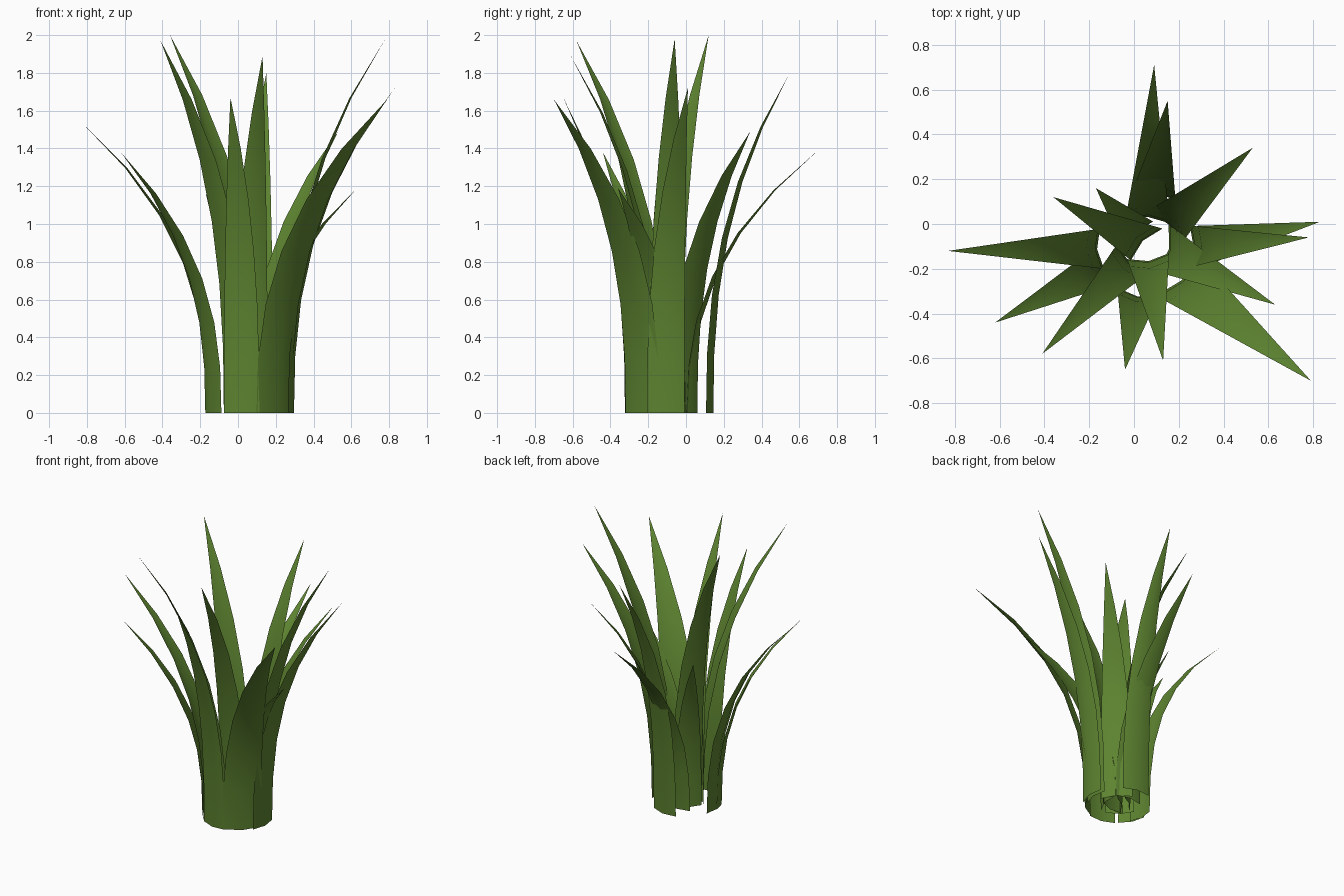
import bpy, math
from mathutils import Vector, Matrix

if "Cube" in bpy.data.objects:
    bpy.data.objects.remove(bpy.data.objects["Cube"])

CENTRE = Vector((0.055, -0.09, 0))
SEGMENTS = 6

green = bpy.data.materials.new("leaf_green")
green.diffuse_color = (0.11, 0.23, 0.03, 1)
green.use_nodes = True
green.node_tree.nodes["Principled BSDF"].inputs["Base Color"].default_value = green.diffuse_color


def leaf(name, tip, root_radius, width, turn):
    """Single-sheet blade: rises upright from its root, bends out and tapers to a point.
    turn = degrees by which the root faces away from the tip direction."""
    tip = Vector(tip)
    end = Vector((tip.x, tip.y, 0))
    out = Matrix.Rotation(math.radians(turn), 3, 'Z') @ (end - CENTRE).normalized()
    side = Vector((-out.y, out.x, 0))
    root = CENTRE + out * root_radius
    verts, faces = [], []
    for i in range(SEGMENTS):
        t = i / SEGMENTS
        s = t + 0.06 * t * (1 - t)          # rows slightly closer near the tip
        f = s ** 2.5                        # outward bend
        w = width * (1 - f) / 2
        mid = root.lerp(end, f)
        mid.z = tip.z * s
        bow = out * (0.12 * w)              # shallow channel across the blade
        verts += [mid - side * w - bow, mid + bow, mid + side * w - bow]
    verts.append(tip)
    for i in range(SEGMENTS - 1):
        a = 3 * i
        for k in (a, a + 1):
            faces.append((k, k + 1, k + 4, k + 3))
    a, last = 3 * (SEGMENTS - 1), len(verts) - 1
    faces += [(a, a + 1, last), (a + 1, a + 2, last)]

    mesh = bpy.data.meshes.new(name)
    mesh.from_pydata(verts, [], faces)
    mesh.materials.append(green)
    mesh.shade_smooth()
    bpy.context.collection.objects.link(bpy.data.objects.new(name, mesh))


# tip position, distance of root from the plant's axis, width, turn of the root
leaves = [
    ((0.09, 0.71, 1.40), 0.11, 0.20, 0),
    ((0.15, 0.55, 1.80), 0.225, 0.20, 0),
    ((0.53, 0.34, 1.49), 0.12, 0.21, 0),
    ((0.83, 0.01, 1.72), 0.23, 0.20, -12),
    ((0.78, -0.06, 1.98), 0.20, 0.19, -6),
    ((0.63, -0.36, 1.19), 0.09, 0.22, 12),
    ((0.79, -0.70, 1.66), 0.21, 0.26, -6),
    ((0.13, -0.61, 1.89), 0.065, 0.19, 0),
    ((-0.04, -0.65, 1.67), 0.225, 0.19, 0),
    ((-0.41, -0.58, 1.97), 0.10, 0.19, 0),
    ((-0.62, -0.44, 1.38), 0.22, 0.185, 0),
    ((-0.83, -0.12, 1.54), 0.21, 0.18, 4),
    ((-0.36, 0.12, 2.00), 0.01, 0.20, -18),
    ((-0.17, 0.16, 1.16), 0.065, 0.18, 0),
]
for n, (tip, radius, width, turn) in enumerate(leaves, 1):
    leaf(f"leaf_{n:02d}", tip, radius, width, turn)
